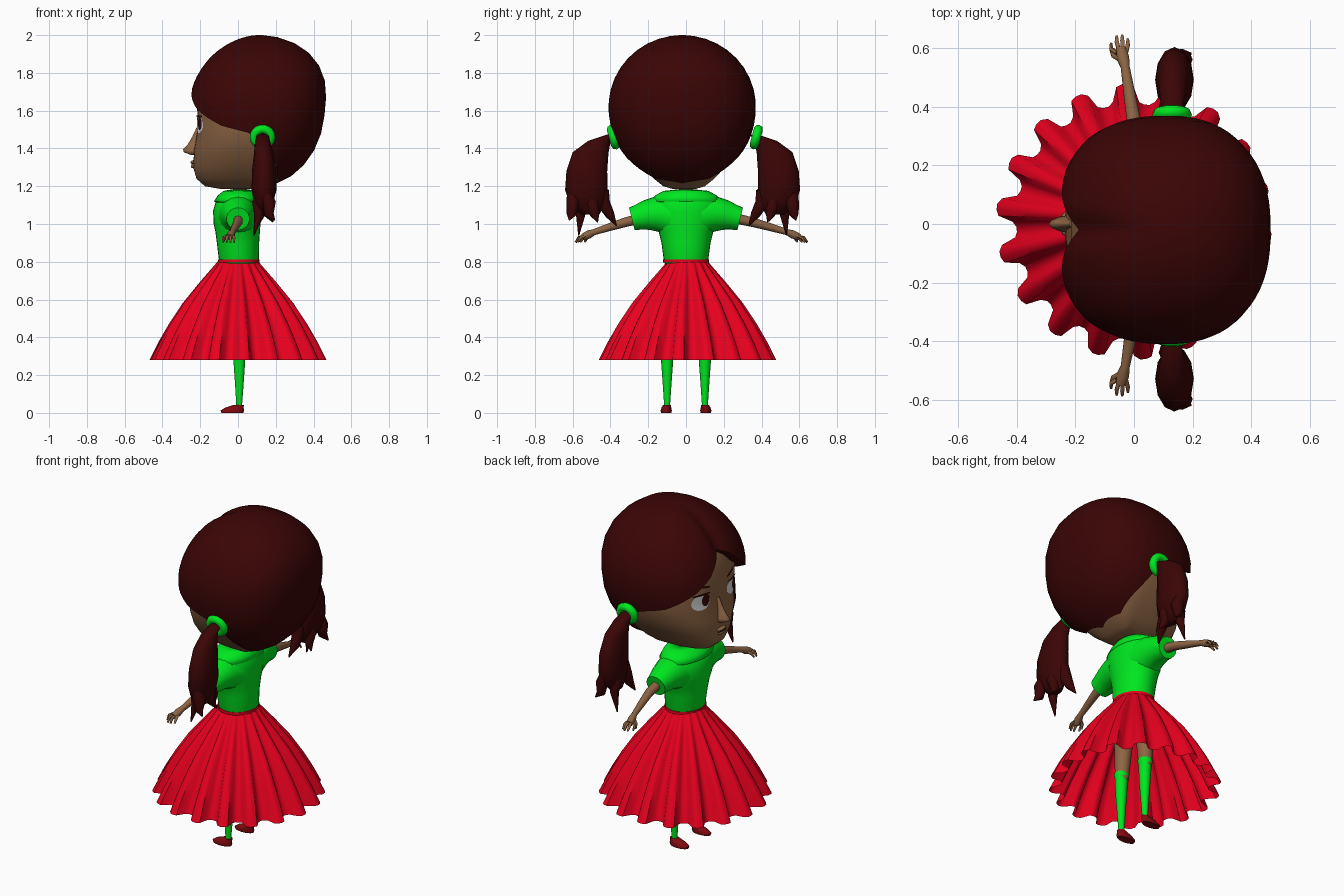
import bpy, bmesh, math
from mathutils import Vector

if "Cube" in bpy.data.objects:
    bpy.data.objects.remove(bpy.data.objects["Cube"])

def material(name, rgb):
    m = bpy.data.materials.new(name)
    m.diffuse_color = (*rgb, 1)
    m.use_nodes = True
    m.node_tree.nodes["Principled BSDF"].inputs["Base Color"].default_value = m.diffuse_color
    return m

SKIN = material("brown skin", (0.27, 0.13, 0.058))
HAIR = material("dark maroon hair", (0.043, 0.0015, 0.0015))
GREEN = material("bright green", (0.0, 0.85, 0.015))
RED = material("crimson red", (0.80, 0.0, 0.013))
SHOE = material("dark red leather", (0.22, 0.003, 0.005))
WHITE = material("eye white", (0.75, 0.75, 0.75))
DARK = material("dark iris", (0.04, 0.003, 0.002))

def finish(name, bm, mat, angle=60):
    bmesh.ops.recalc_face_normals(bm, faces=bm.faces)
    me = bpy.data.meshes.new(name)
    bm.to_mesh(me)
    bm.free()
    ob = bpy.data.objects.new(name, me)
    bpy.context.collection.objects.link(ob)
    me.materials.append(mat)
    bpy.ops.object.select_all(action='DESELECT')
    ob.select_set(True)
    bpy.context.view_layer.objects.active = ob
    bpy.ops.object.shade_smooth_by_angle(angle=math.radians(angle))
    return ob

def loft(name, rings, mat, caps=(True, True), angle=60):
    bm = bmesh.new()
    vs = [[bm.verts.new(p) for p in r] for r in rings]
    n = len(vs[0])
    for a, b in zip(vs, vs[1:]):
        for i in range(n):
            j = (i + 1) % n
            bm.faces.new((a[i], a[j], b[j], b[i]))
    if caps[0]:
        bm.faces.new(vs[0])
    if caps[1]:
        bm.faces.new(vs[-1])
    return finish(name, bm, mat, angle)

def ring(cx, cy, z, rx, ry, n=20):
    return [(cx + rx * math.cos(t), cy + ry * math.sin(t), z)
            for t in (2 * math.pi * i / n for i in range(n))]

def tube(name, pts, mat, n=10):
    """Round tube through (x, y, z, radius) points."""
    ps = [Vector(p[:3]) for p in pts]
    rings = []
    for i, p in enumerate(ps):
        d = (ps[min(i + 1, len(ps) - 1)] - ps[max(i - 1, 0)]).normalized()
        u = d.cross(Vector((1, 0, 0.01))).normalized()
        v = d.cross(u)
        rings.append([p + pts[i][3] * (u * math.cos(t) + v * math.sin(t))
                      for t in (2 * math.pi * k / n for k in range(n))])
    return loft(name, rings, mat)

def ball(name, c, r, mat):
    bm = bmesh.new()
    bmesh.ops.create_uvsphere(bm, u_segments=16, v_segments=10, radius=1)
    for v in bm.verts:
        v.co = Vector((c[i] + r[i] * v.co[i] for i in range(3)))
    return finish(name, bm, mat)

def lerp(table, t):
    for a, b in zip(table, table[1:]):
        if t <= b[0]:
            f = (t - a[0]) / (b[0] - a[0])
            return [p + f * (q - p) for p, q in zip(a[1:], b[1:])]
    return list(table[-1][1:])

# Head: (z, front depth, back depth, half width) about x = 0.11, face towards -x
CX, CY, P = 0.11, -0.01, 2.6
HEAD = [(1.185, 0.20, 0.02, 0.06), (1.20, 0.285, 0.05, 0.11), (1.24, 0.33, 0.12, 0.16),
        (1.30, 0.347, 0.18, 0.215), (1.40, 0.342, 0.24, 0.285), (1.50, 0.325, 0.28, 0.315),
        (1.60, 0.325, 0.30, 0.325), (1.70, 0.31, 0.30, 0.32), (1.80, 0.27, 0.26, 0.28),
        (1.88, 0.20, 0.20, 0.2)]

def head_ring(z, n=48):
    f, b, w = lerp(HEAD, z)
    out = []
    for i in range(n):
        c, s = math.cos(2 * math.pi * i / n), math.sin(2 * math.pi * i / n)
        k = (abs(c) ** P + abs(s) ** P) ** (-1 / P)
        out.append((CX + k * c * (b if c > 0 else f), CY + k * s * w, z))
    return out

loft("head", [head_ring(h[0]) for h in HEAD], SKIN)

def face_patch(name, y, z, ry, rz, mat, off, tilt=0.0):
    """Thin oval laid on the front of the head."""
    bm = bmesh.new()
    def point(r, t):
        py, pz = y + r * ry * math.cos(t), z + r * rz * math.sin(t) + tilt * r * math.cos(t)
        f, _, w = lerp(HEAD, pz)
        x = CX - f * max(0, 1 - (abs(py - CY) / w) ** P) ** (1 / P)
        return bm.verts.new((x - off, py, pz))
    n, c = 16, point(0, 0)
    rows = [[point(r, 2 * math.pi * i / n) for i in range(n)] for r in (0.5, 1)]
    for i in range(n):
        j = (i + 1) % n
        bm.faces.new((c, rows[0][j], rows[0][i]))
        bm.faces.new((rows[0][i], rows[0][j], rows[1][j], rows[1][i]))
    finish(name, bm, mat)

# Eyes, brows, nose and mouth
for s, side in ((1, "right"), (-1, "left")):
    face_patch(side + "_eye", s * 0.138, 1.525, 0.06, 0.048, WHITE, 0.004)
    face_patch(side + "_iris", s * 0.138 - 0.025, 1.533, 0.027, 0.036, DARK, 0.008)
    face_patch(side + "_upper_lash", s * 0.138, 1.570, 0.06, 0.006, DARK, 0.008)
    face_patch(side + "_brow", s * 0.125, 1.612, 0.05, 0.007, HAIR, 0.005, s * 0.012)
NOSE = [(1.51, 0.015, 0.012), (1.46, 0.038, 0.017), (1.42, 0.062, 0.022), (1.395, 0.086, 0.028),
        (1.38, 0.082, 0.031), (1.366, 0.045, 0.024)]
loft("nose", [ring(-0.205, 0, z, rx, ry, 14) for z, rx, ry in NOSE], SKIN)
ball("upper_lip", (-0.232, 0, 1.327), (0.02, 0.042, 0.011), SKIN)
ball("lower_lip", (-0.232, 0, 1.305), (0.018, 0.036, 0.011), SKIN)
face_patch("mouth_line", 0, 1.316, 0.045, 0.004, DARK, 0.009)

# Hair cap: rounded shell reaching down to a hairline height set by angle from the face
LINE = [(0, 1.78), (10, 1.75), (20, 1.68), (35, 1.61), (60, 1.52), (80, 1.485), (92, 1.45),
        (105, 1.35), (125, 1.24), (180, 1.215)]
def hair_point(phi, f, k):
    z = lerp(LINE, abs(phi))[0] - 1.62
    th = max(0.02, f) * math.acos(z / (0.38 if z > 0 else 0.42))
    a = math.radians(phi)
    box = (abs(math.cos(a)) ** 2.35 + abs(math.sin(a)) ** 2.35) ** (-1 / 2.35)
    d = Vector((-math.sin(th) * math.cos(a) * box, math.sin(th) * math.sin(a) * box, math.cos(th)))
    front = max(0, min(1, -1.6 * d.x - 0.1))
    x = 0.35 * d.x + 0.07 * max(0, d.x) * max(0, d.z)
    x -= 0.028 * front * (1 - max(0, d.z)) - 0.035 * front * math.exp(-(d.y / 0.1) ** 2)
    return (CX + x * k, -0.02 + 0.39 * d.y * k, 1.62 + d.z * k * (0.38 if d.z > 0 else 0.42))
angles = [-180 + 5 * i for i in range(72)]
rows = [(i / 12, 1) for i in range(13)] + [(1, 0.87)]
loft("hair", [[hair_point(a, f, k) for a in angles] for f, k in rows], HAIR, (True, False))

# Ponytails with hair ties: (z, x, y, half x, half y)
TAIL = [(1.475, 0.13, 0.375, 0.03, 0.02), (1.44, 0.13, 0.44, 0.04, 0.06), (1.38, 0.135, 0.487, 0.05, 0.095),
        (1.28, 0.138, 0.507, 0.064, 0.108), (1.18, 0.138, 0.51, 0.066, 0.112), (1.11, 0.135, 0.505, 0.05, 0.095),
        (1.05, 0.13, 0.49, 0.025, 0.05)]
TIPS = [(0.12, 0.42, 0.35, 0.99), (0.16, 0.48, 0.45, 1.01), (0.11, 0.53, 0.55, 0.94), (0.165, 0.58, 0.60, 1.02)]
for s, side in ((1, "right"), (-1, "left")):
    o = -0.018
    loft(side + "_ponytail", [ring(x, s * y + o, z, rx, ry, 12) for z, x, y, rx, ry in TAIL], HAIR)
    for i, (x, y0, y1, z1) in enumerate(TIPS):
        tube(f"{side}_ponytail_tip_{i}", [(0.135, s * y0 + o, 1.18, 0.03), (x, s * y0 + o, 1.11, 0.036),
             (x, s * (y0 + y1) / 2 + o, 1.05, 0.025), (x + (x - 0.135), s * y1 + o, z1, 0.003)], HAIR, 8)
    bpy.ops.mesh.primitive_torus_add(major_segments=18, minor_segments=8, major_radius=0.044, minor_radius=0.024,
                                     location=(0.13, s * 0.378 - 0.006, 1.46), rotation=(math.radians(90 - s * 15), 0, 0))
    tie = bpy.context.object
    tie.name = side + "_hair_tie"
    tie.data.materials.append(GREEN)
    bpy.ops.object.shade_smooth()

# Neck, blouse and collar
tube("neck", [(0.01, 0, 1.13, 0.04), (0.01, 0, 1.23, 0.037)], SKIN, 14)
BODY = [(0.79, 0.005, 0.10, 0.112), (0.81, 0.005, 0.106, 0.118), (0.90, 0.0, 0.112, 0.13),
        (0.96, -0.002, 0.118, 0.145), (1.0, -0.005, 0.124, 0.165), (1.07, -0.005, 0.127, 0.18),
        (1.12, 0, 0.117, 0.18), (1.155, 0.005, 0.095, 0.15), (1.18, 0.01, 0.05, 0.06)]
loft("blouse", [ring(x, 0, z, rx, ry, 28) for z, x, rx, ry in BODY], GREEN)
COLLAR = [(1.182, 0.01, 0.05, 0.055), (1.175, 0.008, 0.085, 0.12), (1.15, 0.0, 0.108, 0.165),
          (1.12, -0.003, 0.124, 0.187)]
collar = loft("collar", [ring(x, 0, z, rx, ry, 28) for z, x, rx, ry in COLLAR], GREEN, (False, False))
solid = collar.modifiers.new("thickness", 'SOLIDIFY')
solid.thickness = 0.01

# Sleeves, arms and hands
for s, side, k in ((1, "right", 1), (-1, "left", 0.91)):
    tube(side + "_sleeve", [(0.0, s * 0.08, 1.045, 0.11), (0.0, s * 0.15, 1.055, 0.095), (0.0, s * 0.21, 1.047, 0.079),
         (0.0, s * 0.255, 1.035, 0.067), (0.0, s * 0.287, 1.027, 0.061)], GREEN, 18)
    y = s * k
    tube(side + "_arm", [(0, y * 0.24, 1.035, 0.028), (0, y * 0.35, 1.01, 0.025), (-0.015, y * 0.44, 0.985, 0.021),
         (-0.03, y * 0.535, 0.957, 0.016), (-0.037, y * 0.565, 0.945, 0.022), (-0.045, y * 0.6, 0.93, 0.018)], SKIN)
    for i in range(4):
        x0, x1 = -0.06 + 0.011 * i, -0.078 + 0.019 * i
        e = (0.615, 0.64, 0.643, 0.63)[i]
        tube(f"{side}_finger_{i}", [(x0, y * 0.585, 0.937, 0.008), (x1, y * (e - 0.018), 0.928, 0.008),
             (x1, y * e, 0.903, 0.005)], SKIN, 6)
    tube(side + "_thumb", [(-0.045, y * 0.56, 0.945, 0.009), (-0.07, y * 0.575, 0.928, 0.009),
         (-0.078, y * 0.59, 0.905, 0.005)], SKIN, 6)

# Pleated skirt: (z, radius, pleat depth)
SKIRT = [(0.805, 0.105, 0), (0.76, 0.138, 0.006), (0.69, 0.192, 0.013), (0.58, 0.274, 0.021),
         (0.47, 0.341, 0.027), (0.37, 0.394, 0.032), (0.28, 0.436, 0.035)]
N = 18 * 8
def skirt_ring(z, r, d):
    out = []
    for i in range(N):
        t = 2 * math.pi * i / N
        q = r + d * math.tanh(2.2 * math.cos(18 * (t - math.radians(14)))) / math.tanh(2.2)
        out.append((q * math.cos(t), 0.008 + q * math.sin(t), z))
    return out
loft("pleated_skirt", [skirt_ring(*r) for r in SKIRT], RED, (False, False), 50)
loft("waistband", [ring(0.003, 0, z, 0.11, 0.122, 28) for z in (0.795, 0.812)], RED)

# Legs, stockings and shoes
for s, side in ((1, "right"), (-1, "left")):
    y = s * 0.1
    tube(side + "_leg", [(0, s * 0.08, 0.72, 0.05), (0, s * 0.088, 0.6, 0.052), (0.003, y, 0.36, 0.037)], SKIN, 14)
    tube(side + "_stocking", [(0.005, y, 0.40, 0.040), (0.005, y, 0.385, 0.042), (0.006, y, 0.37, 0.036),
         (0.007, y, 0.26, 0.031), (0.007, y, 0.15, 0.023), (0.006, y, 0.03, 0.015)], GREEN, 14)
    loft(side + "_shoe", [ring(-0.03, s * 0.105, 0, 0.058, 0.027), ring(-0.03, s * 0.105, 0.012, 0.062, 0.03),
         ring(-0.02, s * 0.104, 0.027, 0.05, 0.026), ring(0.004, s * 0.101, 0.042, 0.027, 0.021)], SHOE)
